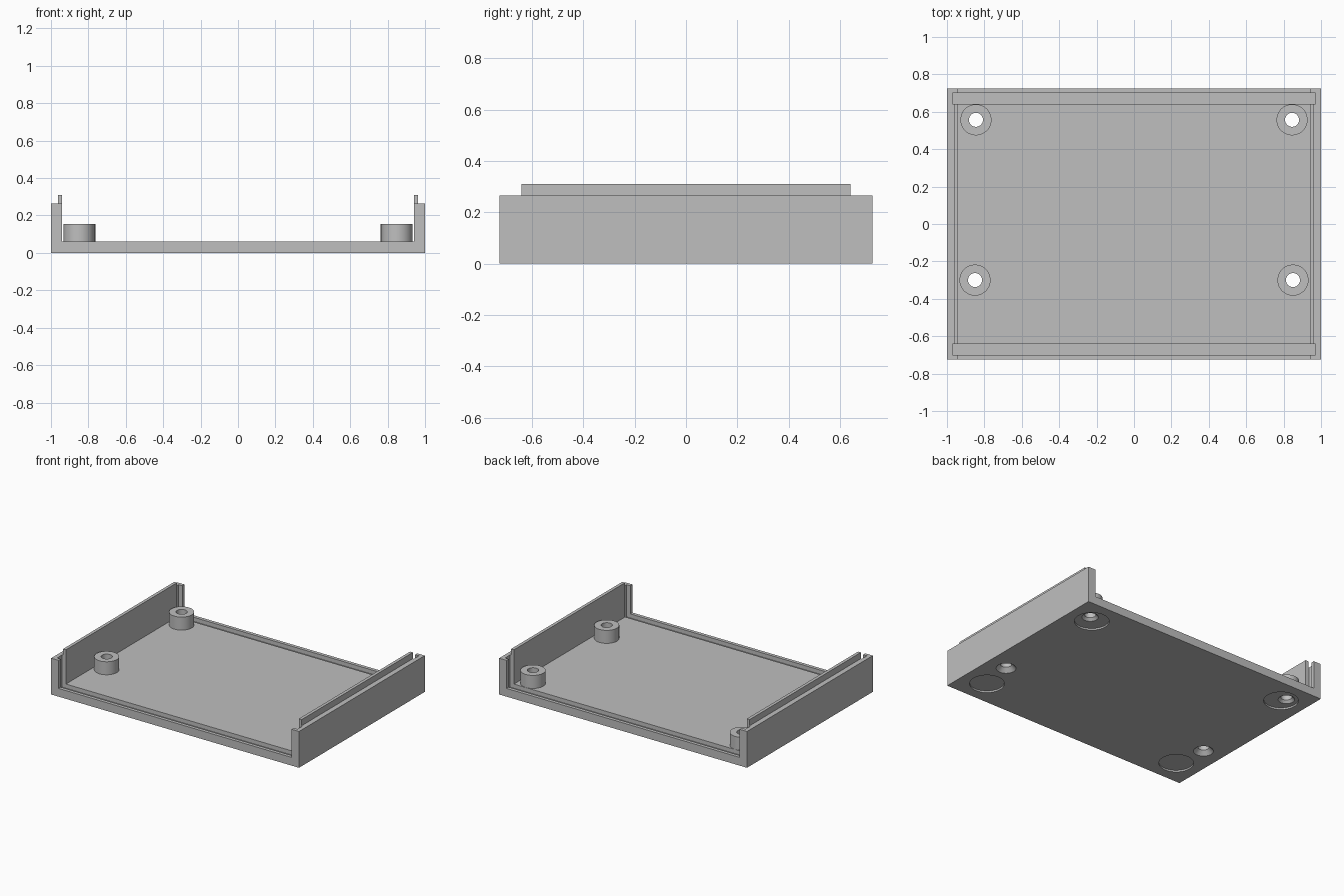
import bpy, bmesh, math

if "Cube" in bpy.data.objects:
    bpy.data.objects.remove(bpy.data.objects["Cube"])

grey = bpy.data.materials.new("plain grey")
grey.diffuse_color = (0.52, 0.52, 0.52, 1)
grey.use_nodes = True
grey.node_tree.nodes["Principled BSDF"].inputs["Base Color"].default_value = grey.diffuse_color


def finish(name, bm, loc=(0, 0, 0), fix=True):
    if fix:
        bmesh.ops.recalc_face_normals(bm, faces=bm.faces)
    me = bpy.data.meshes.new(name)
    bm.to_mesh(me)
    bm.free()
    me.materials.append(grey)
    ob = bpy.data.objects.new(name, me)
    ob.location = loc
    bpy.context.scene.collection.objects.link(ob)
    return ob


def extrude_y(name, pts, y0, y1):
    """Solid from an x-z outline pulled along y."""
    bm = bmesh.new()
    face = bm.faces.new([bm.verts.new((x, y0, z)) for x, z in pts])
    new = bmesh.ops.extrude_face_region(bm, geom=[face])["geom"]
    verts = [v for v in new if isinstance(v, bmesh.types.BMVert)]
    bmesh.ops.translate(bm, verts=verts, vec=(0, y1 - y0, 0))
    return finish(name, bm)


def rect(x0, x1, z0, z1):
    return [(x0, z0), (x1, z0), (x1, z1), (x0, z1)]


def lathe(name, pts, loc, steps=48):
    """Round part from an r-z profile."""
    bm = bmesh.new()
    vs = [bm.verts.new((r, 0, z)) for r, z in pts]
    es = [bm.edges.new(p) for p in zip(vs, vs[1:])]
    bmesh.ops.spin(bm, geom=vs + es, axis=(0, 0, 1), cent=(0, 0, 0),
                   angle=2 * math.pi, steps=steps)
    bmesh.ops.remove_doubles(bm, verts=bm.verts, dist=1e-5)
    return finish(name, bm, loc)


def activate(ob):
    bpy.ops.object.select_all(action='DESELECT')
    ob.select_set(True)
    bpy.context.view_layer.objects.active = ob


def cut(target, cutter):
    cutter.hide_render = True
    bpy.context.view_layer.update()
    mod = target.modifiers.new("cut", 'BOOLEAN')
    mod.operation = 'DIFFERENCE'
    mod.solver = 'EXACT'
    mod.object = cutter
    activate(target)
    bpy.ops.object.modifier_apply(modifier=mod.name)
    bpy.data.objects.remove(cutter)


# U-shaped tray: floor with two side walls
tray = extrude_y("tray", [(-1, 0), (1, 0), (1, 0.265), (0.94, 0.265), (0.94, 0.06),
                          (-0.94, 0.06), (-0.94, 0.265), (-1, 0.265)], -0.725, 0.725)

# Slots for the front and back panels
for y0, y1 in ((-0.70, -0.641), (0.641, 0.70)):
    cut(tray, extrude_y("slot_cutter", rect(-0.97, 0.97, 0.03, 0.5), y0, y1))

# Shallow round foot recesses under the corners
for sx in (-1, 1):
    for sy in (-1, 1):
        cut(tray, lathe("foot_cutter", [(0, -0.1), (0.115, -0.1), (0.115, 0.012), (0, 0.012)],
                        (sx * 0.815, sy * 0.538, 0)))

# Screw bosses with countersunk through holes
for sx in (-1, 1):
    for x, y in ((0.845, 0.557), (0.85, -0.30)):
        loc = (sx * x, y, 0)
        cut(tray, lathe("screw_cutter", [(0, -0.03), (0.0945, -0.03), (0.0375, 0.03),
                                         (0.0375, 0.1), (0, 0.1)], loc))
        boss = lathe("screw_boss", [(0.0375, 0.06), (0.0375, 0.155),
                                    (0.083, 0.155), (0.083, 0.06)], loc)
        activate(boss)
        bpy.ops.object.shade_smooth_by_angle(angle=math.radians(30))

# Thin locating lips on the side walls
for sx in (-1, 1):
    extrude_y("wall_lip", rect(*sorted((sx * 0.94, sx * 0.963)), 0.265, 0.31), -0.641, 0.641)

activate(tray)
bpy.ops.object.shade_smooth_by_angle(angle=math.radians(30))
